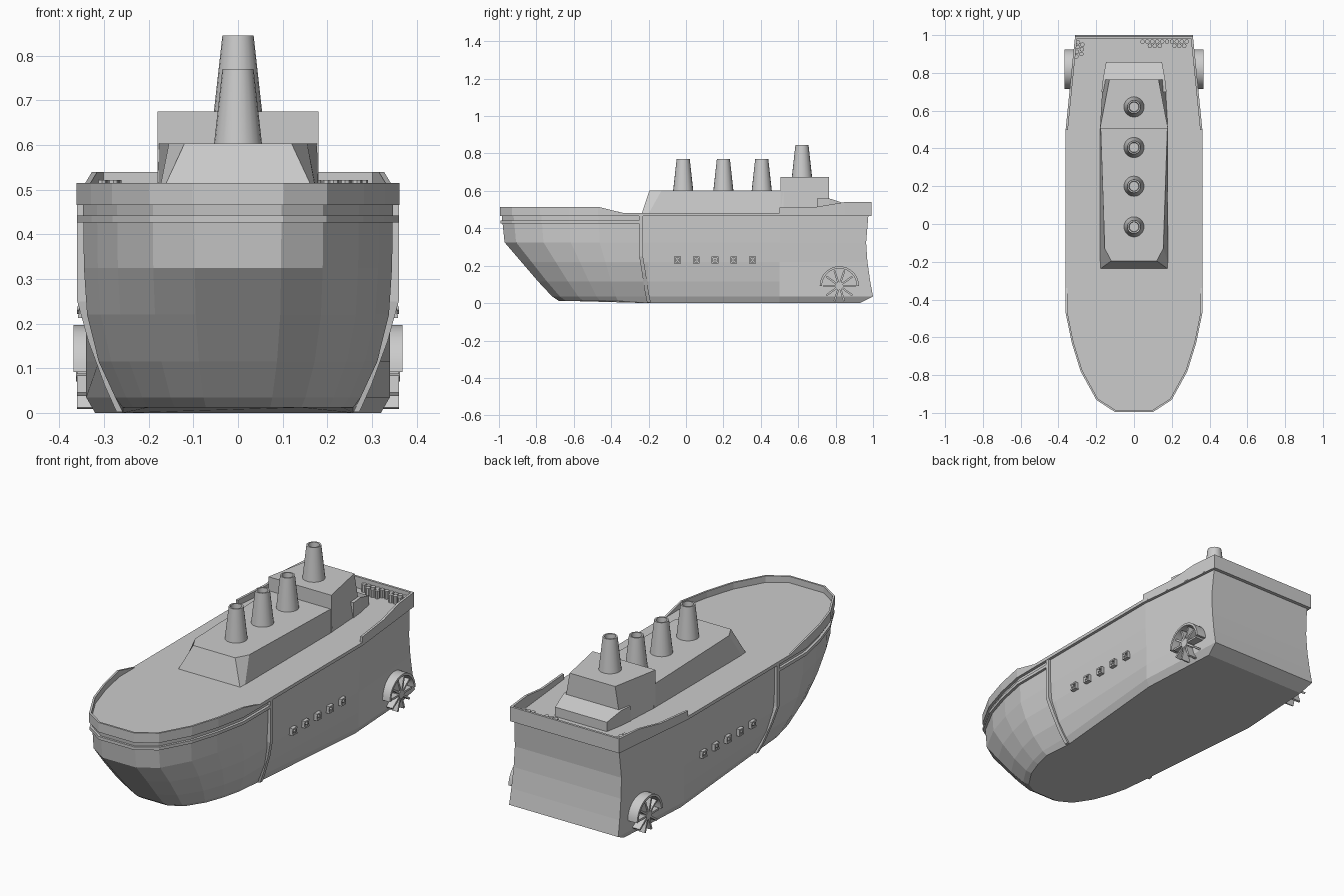
import bpy, bmesh, math
from mathutils import Vector, Matrix

if "Cube" in bpy.data.objects:
    bpy.data.objects.remove(bpy.data.objects["Cube"])


def finish(name, bm, smooth=False):
    bmesh.ops.recalc_face_normals(bm, faces=bm.faces)
    me = bpy.data.meshes.new(name)
    bm.to_mesh(me)
    bm.free()
    ob = bpy.data.objects.new(name, me)
    bpy.context.collection.objects.link(ob)
    if smooth:
        bpy.ops.object.select_all(action='DESELECT')
        bpy.context.view_layer.objects.active = ob
        ob.select_set(True)
        bpy.ops.object.shade_smooth_by_angle(angle=math.radians(35))
    return ob


def loft(name, rings, smooth=False):
    """Skin closed rings of equal length and cap both ends."""
    bm = bmesh.new()
    vs = [[bm.verts.new(p) for p in r] for r in rings]
    n = len(vs[0])
    for a, b in zip(vs, vs[1:]):
        for i in range(n):
            j = (i + 1) % n
            bm.faces.new((a[i], a[j], b[j], b[i]))
    bm.faces.new(vs[0])
    bm.faces.new(vs[-1])
    return finish(name, bm, smooth)


def mirror_x(ob):
    ob.modifiers.new("mirror", 'MIRROR').use_bisect_axis[0] = False
    return ob


def sym(half, z=None):
    """Right half outline -> full symmetric ring."""
    pts = [(p[0], p[1], p[2] if z is None else z) for p in half]
    return pts + [(-x, y, h) for x, y, h in reversed(pts)]


def wall(name, path, thick, z0):
    """Thin wall along (x, y, top_z) stations, thickened to the left of travel."""
    rings = []
    for i, (x, y, top) in enumerate(path):
        p = Vector((x, y))
        ds = []
        if i > 0:
            ds.append((p - Vector(path[i - 1][:2])).normalized())
        if i < len(path) - 1:
            ds.append((Vector(path[i + 1][:2]) - p).normalized())
        ns = [Vector((-d.y, d.x)) for d in ds]
        n = sum(ns, Vector((0, 0))).normalized()
        q = p + n * thick / max(n.dot(ns[0]), 0.5)
        rings.append([(x, y, z0), (x, y, top), (q.x, q.y, top), (q.x, q.y, z0)])
    return loft(name, rings)


# Bow plan shape: width factor, distance factor from y=-0.2 to the tip
BOW = [(0.28, 1), (0.55, 0.92), (0.78, 0.73), (0.91, 0.54), (1, 0.34)]


def bow(w, tip):
    return [(w * a, -0.2 + (tip + 0.2) * t) for a, t in BOW]


# Hull from waterlines: z, bow tip, width at y=-0.2, width at 0.5, stern x, stern y
levels = [
    (0.0, -0.68, 0.258, 0.32, 0.295, 0.93),
    (0.035, -0.715, 0.275, 0.34, 0.312, 1.0),
    (0.115, -0.79, 0.312, 0.34, 0.310, 0.985),
    (0.22, -0.88, 0.338, 0.34, 0.307, 0.97),
    (0.325, -0.97, 0.345, 0.345, 0.305, 0.963),
    (0.467, -0.985, 0.347, 0.347, 0.300, 0.975)]
rings = []
for z, tip, w, wm, sx, sy in levels:
    half = bow(w, tip) + [(w, -0.2), (wm, 0.5), (sx, sy)]
    ring = sym(half, z)
    if z == 0:
        ring = [(x, y, 0.012 if y < -0.3 else 0) for x, y, _ in ring]
    rings.append(ring)
loft("hull", rings)

# Deck slab overhanging the hull
deck = bow(0.362, -0.995) + [(0.362, 0.5), (0.312, 0.993)]
loft("deck", [sym(deck, 0.465), sym(deck, 0.482)])

# Raised bulwarks at bow and stern
b = [(x, y, 0.515) for x, y in reversed(bow(0.362, -0.995))]
right = [(0.362, -0.34, 0.483)] + b
path = right + [(-x, y, z) for x, y, z in reversed(right)]
wall("bow_bulwark", path[::-1], 0.01, 0.47)
right = [(0.362, 0.5, 0.51), (0.342, 0.7, 0.515), (0.327, 0.85, 0.54), (0.312, 0.993, 0.54)]
wall("stern_bulwark", sym(right), 0.012, 0.47)

# Rub rail around the bow
r = [(0.36, -0.24, 0.442)] + [(x, y, 0.442) for x, y in reversed(bow(0.36, -0.993))]
wall("bow_rub_rail", (r + [(-x, y, z) for x, y, z in reversed(r)])[::-1], 0.03, 0.426)

# Vertical side rib
rib = [(0.36, -0.24, 0.467), (0.36, -0.24, 0.25), (0.335, -0.225, 0.16),
       (0.298, -0.21, 0.06), (0.272, -0.198, 0.002)]
mirror_x(loft("side_rib", [[(x, y - 0.01, z), (x, y + 0.01, z), (x - 0.03, y + 0.01, z),
                            (x - 0.03, y - 0.01, z)] for x, y, z in rib]))

# Long cabin with chamfered front, aft tower and its sloped skirt
base = [(0.178, -0.237), (0.18, -0.2), (0.18, 0.52)]
top = [(0.12, -0.195), (0.155, -0.13), (0.177, 0.52)]
loft("cabin", [sym(base, 0.478), sym(top, 0.603)])
loft("aft_tower", [sym([(0.18, 0.505), (0.165, 0.765)], 0.478),
                   sym([(0.18, 0.505), (0.13, 0.765)], 0.675)])
loft("tower_skirt", [[(w, y, 0.478), (w, y, z), (-w, y, z), (-w, y, 0.478)]
                     for w, y, z in [(0.172, 0.7, 0.56), (0.165, 0.765, 0.56), (0.148, 0.858, 0.53)]])

# Funnels with recessed tops
prof = [(0.055, -0.01), (0.035, 0.17), (0.027, 0.17), (0.025, 0.14)]
for k, (y, z0) in enumerate([(-0.015, 0.6), (0.2, 0.6), (0.405, 0.6), (0.62, 0.675)]):
    loft("funnel_%d" % (k + 1), [[(rad * math.cos(a), y + rad * math.sin(a), z0 + h)
         for a in [math.tau * i / 20 for i in range(20)]] for rad, h in prof], smooth=True)


def add_box(bm, loc, size, rot=0):
    """Box turned about the x axis around its centre."""
    m = Matrix.Translation(loc) @ Matrix.Rotation(rot, 4, 'X') @ Matrix.Diagonal((*size, 1))
    bmesh.ops.create_cube(bm, size=1, matrix=m)


# Gun ports: square frame bars with a stub in the middle
bm = bmesh.new()
for i in range(5):
    y = -0.045 + 0.1 * i
    for s in (-1, 1):
        add_box(bm, (0.345, y + s * 0.014, 0.23), (0.022, 0.008, 0.036))
        add_box(bm, (0.345, y, 0.23 + s * 0.014), (0.026, 0.036, 0.008))
    add_box(bm, (0.345, y, 0.23), (0.03, 0.012, 0.012), math.pi / 4)
mirror_x(finish("gun_ports", bm))

# Paddle wheels: radial blades and hub
WY, WZ = 0.82, 0.092
bm = bmesh.new()
for i in range(10):
    a = math.tau * i / 10
    add_box(bm, (0.335, WY + 0.048 * math.cos(a), WZ + 0.048 * math.sin(a)), (0.05, 0.076, 0.01), a)
bmesh.ops.create_cone(bm, cap_ends=True, segments=12, radius1=0.022, radius2=0.022, depth=0.05,
                      matrix=Matrix.Translation((0.338, WY, WZ)) @ Matrix.Rotation(math.pi / 2, 4, 'Y'))
mirror_x(finish("paddle_wheel", bm))

# Half-round wheel hoods
hood = []
for i in range(17):
    a = math.pi * i / 16
    hood.append([(x, WY + q * math.cos(a), WZ + q * math.sin(a))
                 for x, q in [(0.30, 0.105), (0.368, 0.105), (0.368, 0.093), (0.30, 0.093)]])
mirror_x(loft("wheel_hood", hood, smooth=True))

# Barrels stacked by the stern bulwark
spots = [(0.045 + 0.026 * i, 0.966) for i in range(10)]
spots += [(0.084 + 0.026 * i, 0.944) for i in (0, 1, 2, 5, 6, 7)]
spots += [(-0.296 - 0.003 * i, 0.962 - 0.025 * i) for i in range(4)]
spots += [(-0.273 - 0.003 * i, 0.95 - 0.025 * i) for i in range(3)]
bm = bmesh.new()
for x, y in spots:
    bmesh.ops.create_cone(bm, cap_ends=True, segments=8, radius1=0.012, radius2=0.012, depth=0.044,
                          matrix=Matrix.Translation((x, y, 0.5)))
finish("barrels", bm)
